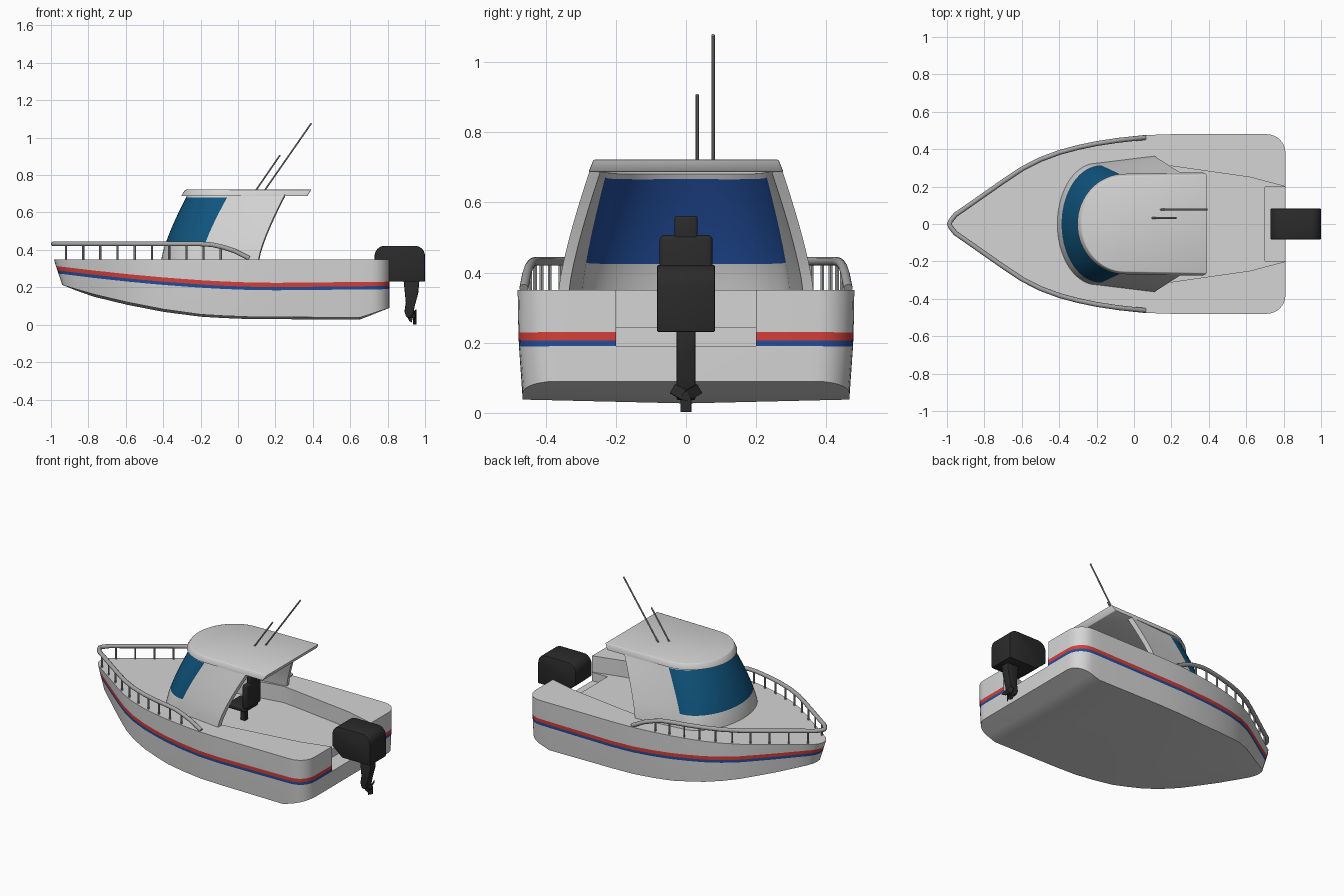
import bpy, bmesh, math
from mathutils import Vector, Matrix

if "Cube" in bpy.data.objects:
    bpy.data.objects.remove(bpy.data.objects["Cube"])


def mat(name, r, g, b):
    m = bpy.data.materials.new(name)
    m.diffuse_color = (r, g, b, 1)
    m.use_nodes = True
    m.node_tree.nodes["Principled BSDF"].inputs["Base Color"].default_value = m.diffuse_color
    return m


WHITE = mat("hull_white", 0.66, 0.66, 0.66)
RED = mat("stripe_red", 0.66, 0.05, 0.04)
BLUE = mat("stripe_blue", 0.016, 0.075, 0.33)
GLASS = mat("window_blue", 0.005, 0.09, 0.21)
GREY = mat("rail_grey", 0.38, 0.38, 0.38)
DARK = mat("motor_black", 0.024, 0.024, 0.024)


def interp(table, x):
    for (x0, a), (x1, b) in zip(table, table[1:]):
        if x <= x1:
            return a + (b - a) * max(0, (x - x0) / (x1 - x0))
    return table[-1][1]


def activate(o):
    bpy.ops.object.select_all(action='DESELECT')
    o.select_set(True)
    bpy.context.view_layer.objects.active = o


def finish(name, bm, mats, angle=35, bevel=0, segs=3):
    bmesh.ops.remove_doubles(bm, verts=bm.verts, dist=1e-4)
    bmesh.ops.recalc_face_normals(bm, faces=bm.faces)
    me = bpy.data.meshes.new(name)
    bm.to_mesh(me)
    bm.free()
    o = bpy.data.objects.new(name, me)
    bpy.context.collection.objects.link(o)
    for m in mats:
        me.materials.append(m)
    activate(o)
    if bevel:
        b = o.modifiers.new("bevel", 'BEVEL')
        b.width, b.segments, b.angle_limit = bevel, segs, math.radians(50)
        bpy.ops.object.modifier_apply(modifier="bevel")
    bpy.ops.object.shade_smooth_by_angle(angle=math.radians(angle))
    return o


def grid(bm, cols, closed, rule=lambda i, r: 0):
    """Skin between columns of points; rule gives the material index."""
    vs = [[bm.verts.new(p) for p in c] for c in cols]
    n = len(vs)
    for i in range(n if closed else n - 1):
        a, b = vs[i], vs[(i + 1) % n]
        for r in range(len(a) - 1):
            bm.faces.new((a[r], b[r], b[r + 1], a[r + 1])).material_index = rule(i, r)
    return vs


def prism(bm, bottom, top):
    """Solid between two matching loops of 3D points."""
    vs = grid(bm, list(zip(bottom, top)), True)
    bm.faces.new([v[0] for v in vs])
    bm.faces.new([v[1] for v in vs])


def box(name, x, y, z, m, bevel=0, segs=3):
    bm = bmesh.new()
    c = [(x[0], y[0]), (x[1], y[0]), (x[1], y[1]), (x[0], y[1])]
    prism(bm, [(a, b, z[0]) for a, b in c], [(a, b, z[1]) for a, b in c])
    return finish(name, bm, [m], bevel=bevel, segs=segs)


def both(half):
    """Mirror a half outline (bow centre first) into a full loop or strip."""
    return [(x, -y) for x, y in reversed(half) if y > 1e-6] + half


def tube(name, pts, r, m, res=3):
    cu = bpy.data.curves.new(name, 'CURVE')
    cu.dimensions = '3D'
    cu.bevel_depth, cu.bevel_resolution, cu.use_fill_caps = r, res, True
    sp = cu.splines.new('POLY')
    sp.points.add(len(pts) - 1)
    for p, q in zip(sp.points, pts):
        p.co = (*q, 1)
    o = bpy.data.objects.new(name, cu)
    bpy.context.collection.objects.link(o)
    cu.materials.append(m)
    activate(o)
    bpy.ops.object.convert(target='MESH')
    bpy.ops.object.shade_smooth_by_angle(angle=math.radians(50))
    return o


# Hull: columns of points around the deck outline, stripes are rows of faces
DECK = 0.35
bow = [(-.985, 0), (-.98, .03), (-.955, .062), (-.9, .1), (-.8, .17), (-.7, .24), (-.6, .307), (-.5, .358),
       (-.4, .395), (-.3, .422), (-.2, .443), (-.08, .461), (.05, .475), (.2, .48)]
stern = [(.45, .48), (.65, .48)] + [(.71 + .1 * math.sin(k * math.pi / 12), .38 + .1 * math.cos(k * math.pi / 12))
                                   for k in range(7)]
half = bow + stern
chine = [(-.94, .213), (-.8, .17), (-.6, .122), (-.4, .083), (-.2, .055), (0, .043), (.65, .038), (.81, .09)]
keel = [(-.94, .213), (-.8, .157), (-.6, .108), (-.4, .069), (-.2, .043), (0, .031), (.65, .027), (.81, .09)]
stripe = [(-.97, .272), (-.8, .252), (-.6, .231), (-.4, .213), (-.2, .198), (0, .187), (.2, .184), (.81, .19)]


def column(x, y):
    shift = .045 * min(1, max(0, (-.5 - x) / .485))
    zc = interp(chine, x + shift)
    zs = interp(stripe, x)

    def side(z):
        t = (DECK - z) / (DECK - zc)
        return (x + shift * t, y * (1 - .03 * t * t), z)
    return [(x + shift, 0, interp(keel, x + shift)), side(zc), side(zs), side(zs + .017), side(zs + .04),
            side(DECK), (x, 0, DECK)]


bm = bmesh.new()
loop = both(half) + [(.81, 0)]
grid(bm, [column(x, y) for x, y in loop], True, lambda i, r: {2: 2, 3: 1}.get(r, 0))
hull = finish("hull", bm, [WHITE, RED, BLUE])

# Cockpit and motor well cut out of the hull
for name, pts, z in (("cockpit_cutter", [(-.28, .2), (-.2, .27), (.1, .322), (.2, .31), (.62, .25), (.81, .2), (.95, .2)], .245),
                     ("well_cutter", [(.7, .199), (.95, .199)], .19)):
    ring = [(x, -y) for x, y in reversed(pts)] + pts
    bm = bmesh.new()
    prism(bm, [(x, y, z) for x, y in ring], [(x, y, .6) for x, y in ring])
    cutter = finish(name, bm, [WHITE])
    cutter.hide_render = True
    activate(hull)
    mod = hull.modifiers.new(name, 'BOOLEAN')
    mod.operation, mod.solver, mod.object = 'DIFFERENCE', 'EXACT', cutter
    bpy.ops.object.modifier_apply(modifier=name)
    bpy.data.objects.remove(cutter)
activate(hull)
bpy.ops.object.shade_smooth_by_angle(angle=math.radians(30))

# Cabin shell: curved wall leaning in to the roof, windscreen is a band of its faces
ARC, SIDE = 14, 5


def wall(k, z):
    s = -1 if k < 0 else 1
    k = abs(k)
    if k <= ARC:
        a = k / ARC * math.pi / 2
        lo = Vector((-.2 - .21 * math.cos(a), .325 * math.sin(a)))
        hi = Vector((-.05 - .22 * math.cos(a), .255 * math.sin(a)))
    else:
        f = (k - ARC) / SIDE
        lo = Vector((-.2 + .31 * f, .325 + .038 * f))
        hi = Vector((-.05 + .30 * f, .255 + .018 * f))
    t = (z - DECK) / (.695 - DECK)
    p = lo.lerp(hi, t ** 1.3)
    return (p.x, s * p.y, z)


levels = [.345, .35, .39, .435, .485, .535, .585, .635, .68, .695]
levels = levels[1:]
bm = bmesh.new()
ks = range(-ARC - SIDE, ARC + SIDE + 1)
grid(bm, [[wall(k, z) for z in levels] for k in ks], False,
     lambda i, r: 1 if SIDE <= i < SIDE + 2 * ARC and 2 <= r <= 6 else 0)
cabin = finish("cabin", bm, [WHITE, GLASS, WHITE, BLUE], angle=40)
# make the outer surface face outwards before thickening inwards
front = min(cabin.data.polygons, key=lambda p: p.center.x)
if front.normal.x > 0:
    cabin.data.flip_normals()
mod = cabin.modifiers.new("shell", 'SOLIDIFY')
mod.thickness, mod.offset, mod.material_offset = .03, -1, 2
activate(cabin)
bpy.ops.object.modifier_apply(modifier="shell")
bpy.ops.object.shade_smooth_by_angle(angle=math.radians(40))


# Roof with a sloping rim and an overhang over the cockpit
def roof_ring(x_mid, rx, ry, tail, z):
    h = [(x_mid - rx * math.cos(k * math.pi / 32), ry * math.sin(k * math.pi / 32)) for k in range(17)]
    return [(x, y, z) for x, y in both(h + [(tail, ry + .008)])]


bm = bmesh.new()
prism(bm, roof_ring(-.05, .255, .27, .37, .687), roof_ring(-.05, .232, .256, .392, .722))
finish("roof", bm, [WHITE], bevel=.004, segs=2)

# Bow rail and its posts
rail_z = [(-.2, .432), (-.14, .428), (-.08, .415), (-.02, .395), (.06, .355)]
path = [(x, max(0, y - .013)) for x, y in bow if x < -.2]
path += [(x, interp(bow, x) - .013) for x in (-.2, -.14, -.08, -.02, .06)]
path[0] = (-.987, 0)
tube("bow_rail", [(x, y, interp(rail_z, x)) for x, y in both(path)], .013, GREY)
for i in range(10):
    x = -.92 + .092 * i
    for s in (-1, 1):
        y = s * (interp(bow, x) - .015)
        tube("rail_post", [(x, y, .345), (x, y, interp(rail_z, x))], .006, GREY, 1)

# Antennas
tube("long_antenna", [(.14, .077, .715), (.392, .077, 1.077)], .005, GREY, 1)
tube("short_antenna", [(.093, .032, .715), (.225, .032, .907)], .005, GREY, 1)

# Helm chair
box("chair_seat", (-.03, .1), (-.07, .07), (.325, .36), DARK, .012)
box("chair_back", (.08, .115), (-.076, .076), (.35, .507), DARK, .014)
box("chair_headrest", (.083, .112), (-.033, .033), (.49, .562), DARK, .008)
box("chair_pedestal", (.03, .06), (-.015, .015), (.24, .33), DARK)


# Outboard motor: cowl, leg and propeller
def side_profile(name, pts, w, bevel):
    bm = bmesh.new()
    prism(bm, [(x, -w, z) for x, z in pts], [(x, w, z) for x, z in pts])
    return finish(name, bm, [DARK], bevel=bevel, segs=2)


cowl = [(.80, .23), (1.0, .23)]
for cx, a0 in ((.945, 0), (.785, 90)):
    cowl += [(cx + .055 * math.cos(math.radians(a0 + d)), .367 + .055 * math.sin(math.radians(a0 + d)))
             for d in range(0, 91, 15)]
cowl += [(.73, .29)]
side_profile("motor_cowl", cowl, .083, .006)
side_profile("motor_leg", [(.885, .24), (.97, .24), (.964, .17), (.945, .1), (.936, .055), (.92, .035),
                           (.9, .04), (.89, .07), (.897, .12)], .027, .006)
side_profile("skeg", [(.9, .05), (.935, .05), (.93, .012), (.915, .02)], .006, 0)
tube("propeller_hub", [(.93, 0, .047), (.955, 0, .047)], .013, DARK)
for k in range(3):
    blade = box("propeller_blade", (-.002, .002), (-.016, .016), (.005, .045), DARK)
    blade.data.transform(Matrix.Translation((.945, 0, .047)) @ Matrix.Rotation(math.radians(60 + 120 * k), 4, 'X')
                         @ Matrix.Rotation(math.radians(25), 4, 'Z'))
